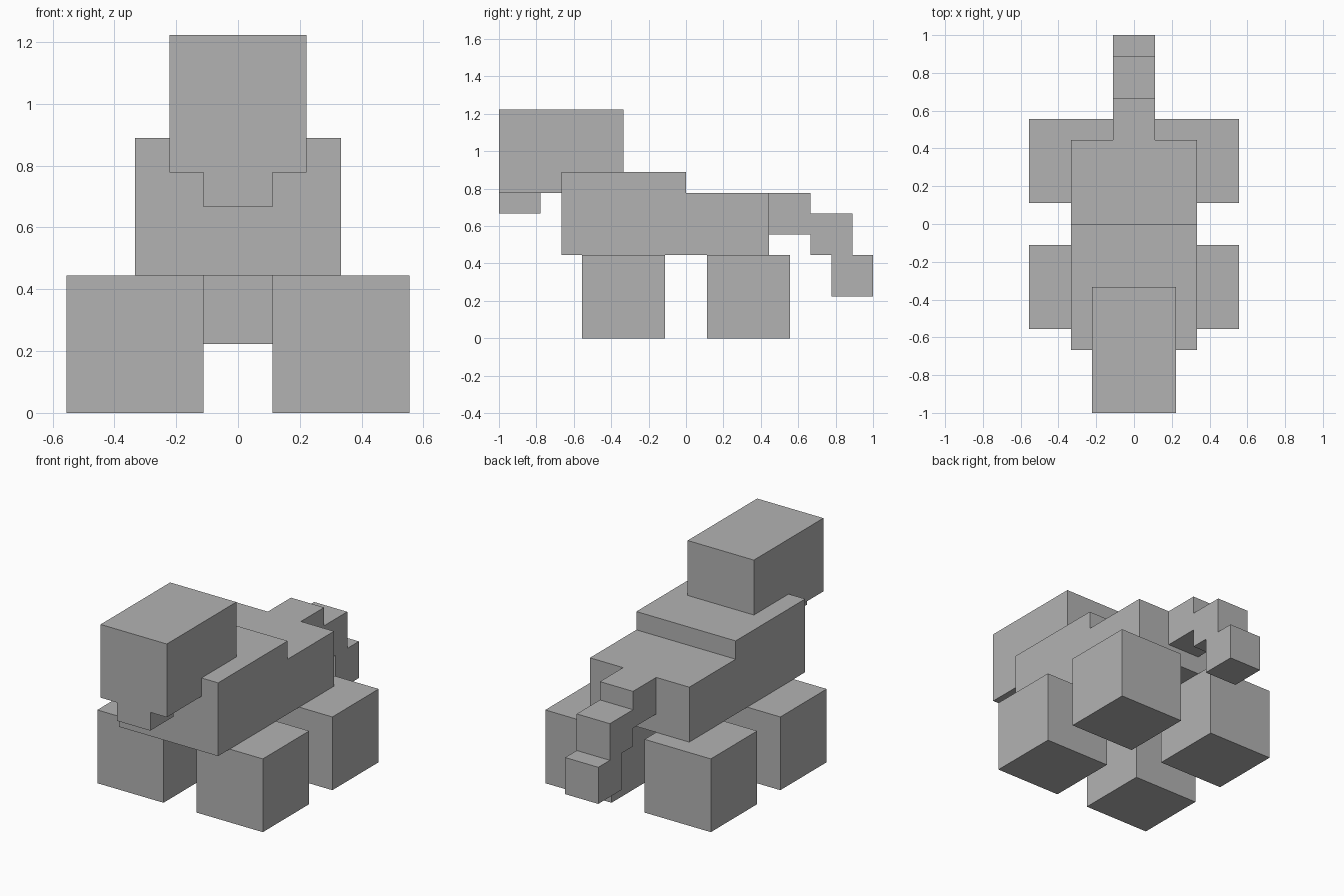
import bpy
from mathutils import Vector

default_cube = bpy.data.objects.get("Cube")
if default_cube:
    bpy.data.objects.remove(default_cube, do_unlink=True)

UNIT = 1 / 9  # every block sits on this module

# Single plain colour
grey = bpy.data.materials.new("plain_grey")
grey.use_nodes = True
colour = (0.45, 0.45, 0.45, 1)
grey.diffuse_color = colour
grey.node_tree.nodes["Principled BSDF"].inputs["Base Color"].default_value = colour


def block(name, low, high):
    """Box between two opposite corners, given in modules."""
    low, high = Vector(low) * UNIT, Vector(high) * UNIT
    bpy.ops.mesh.primitive_cube_add(size=1, location=(low + high) / 2)
    obj = bpy.context.object
    obj.name = name
    size = high - low
    for vertex in obj.data.vertices:
        vertex.co *= size
    obj.data.materials.append(grey)
    return obj


# Head and jaw
block("head", (-2, -9, 7), (2, -3, 11))
block("jaw", (-1, -9, 6), (1, -7, 7))

# Body
block("chest", (-3, -6, 4), (3, 0, 8))
block("hips", (-3, 0, 4), (3, 4, 7))

# Stepped tail
block("tail_base", (-1, 4, 5), (1, 6, 7))
block("tail_middle", (-1, 6, 4), (1, 8, 6))
block("tail_tip", (-1, 7, 2), (1, 9, 4))

# Four cubic legs
for side, x in (("right", -5), ("left", 1)):
    for end, y in (("front", -5), ("back", 1)):
        block(f"{end}_{side}_leg", (x, y, 0), (x + 4, y + 4, 4))
